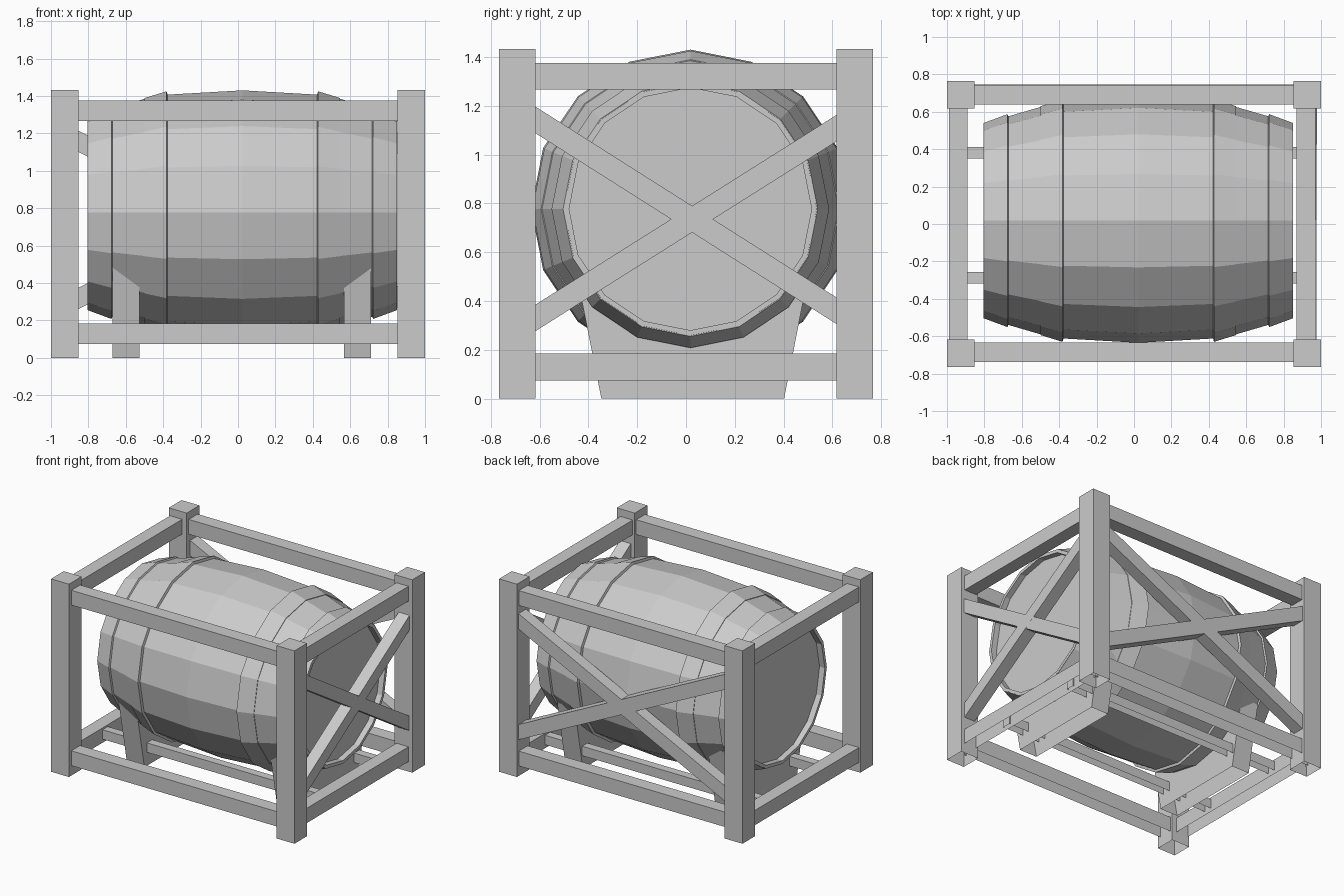
import bpy, bmesh, math
from mathutils import Vector, Matrix

if "Cube" in bpy.data.objects:
    bpy.data.objects.remove(bpy.data.objects["Cube"])


def finish(name, bm):
    mesh = bpy.data.meshes.new(name)
    bm.to_mesh(mesh)
    bm.free()
    obj = bpy.data.objects.new(name, mesh)
    bpy.context.collection.objects.link(obj)
    return obj


def drop_bottom(bm):
    low = min(v.co.z for v in bm.verts)
    faces = [f for f in bm.faces if all(abs(v.co.z - low) < 1e-4 for v in f.verts)]
    bmesh.ops.delete(bm, geom=faces, context='FACES_ONLY')


def box(name, centre, size, open_bottom=False):
    bm = bmesh.new()
    bmesh.ops.create_cube(bm, size=1, matrix=Matrix.Translation(centre) @ Matrix.Diagonal((*size, 1)))
    if open_bottom:
        drop_bottom(bm)
    return finish(name, bm)


def brace(name, a, b, across, width, depth=0.09):
    """Bar from a to b; 'across' is the normal of the wall it lies in."""
    a, b, n = Vector(a), Vector(b), Vector(across)
    d = b - a
    x = d.normalized()
    y = n.cross(x).normalized()
    z = x.cross(y)
    m = Matrix((x, y, z)).transposed().to_4x4()
    m.translation = (a + b) / 2
    bm = bmesh.new()
    bmesh.ops.create_cube(bm, size=1, matrix=m @ Matrix.Diagonal((d.length, width, depth, 1)))
    return finish(name, bm)


BX, BY, BZ, SIDES = 0.023, 0.018, 0.777, 16


def lathe(name, profile, closed=False):
    """Turn (x, radius) points round the barrel axis."""
    bm = bmesh.new()
    rings = []
    for x, r in profile:
        rings.append([bm.verts.new((BX + x,
                                    BY + r * math.cos(2 * math.pi * i / SIDES),
                                    BZ + r * math.sin(2 * math.pi * i / SIDES))) for i in range(SIDES)])
    pairs = list(zip(rings, rings[1:]))
    if closed:
        pairs.append((rings[-1], rings[0]))
    else:
        bm.faces.new(rings[0])
        bm.faces.new(rings[-1])
    for p, q in pairs:
        for i in range(SIDES):
            j = (i + 1) % SIDES
            bm.faces.new((p[i], p[j], q[j], q[i]))
    bmesh.ops.recalc_face_normals(bm, faces=bm.faces)
    return finish(name, bm)


# Barrel body with a recessed head at each end
half = [(0.785, 0.497), (0.828, 0.497), (0.828, 0.518), (0.697, 0.557), (0.522, 0.608), (0.402, 0.63)]
lathe("barrel_body", [(-x, r) for x, r in half] + [(0, 0.653)] + half[::-1])

# Metal hoops, flaring towards the middle of the barrel
for s, side in ((-1, "left"), (1, "right")):
    lathe(f"end_hoop_{side}",
          [(s * 0.827, 0.512), (s * 0.827, 0.522), (s * 0.7, 0.569), (s * 0.692, 0.552)], True)
    lathe(f"inner_hoop_{side}",
          [(s * 0.522, 0.598), (s * 0.522, 0.612), (s * 0.405, 0.648), (s * 0.397, 0.622)], True)

# Cradles under the barrel, wider at the top
for x, side in ((-0.598, "left"), (0.638, "right")):
    bm = bmesh.new()
    outline = [(-0.347, 0), (0.402, 0), (0.498, 0.49), (-0.445, 0.49)]
    face = bm.faces.new([bm.verts.new((x - 0.072, y, z)) for y, z in outline])
    new = bmesh.ops.extrude_face_region(bm, geom=[face], use_keep_orig=True)["geom"]
    bmesh.ops.translate(bm, verts=[v for v in new if isinstance(v, bmesh.types.BMVert)], vec=(0.144, 0, 0))
    bmesh.ops.recalc_face_normals(bm, faces=bm.faces)
    drop_bottom(bm)
    finish(f"cradle_{side}", bm)

# Corner posts
for sx, nx in ((-1, "left"), (1, "right")):
    for sy, ny in ((-1, "front"), (1, "back")):
        box(f"post_{ny}_{nx}", (sx * 0.9265, sy * 0.691, 0.716), (0.147, 0.149, 1.432), True)

# Top and bottom rails
for z, level in ((0.129, "bottom"), (1.321, "top")):
    low = level == "bottom"
    for y, side in ((-0.686, "front"), (0.692, "back")):
        box(f"{level}_rail_{side}", (0, y, z), (1.74, 0.104, 0.11), low)
    for x, side in ((-0.94, "left"), (0.92, "right")):
        box(f"{level}_rail_{side}", (x, 0, z), (0.1, 1.28, 0.11), low)

# Floor beams running under the barrel
for y, side in ((-0.287, "front"), (0.38, "back")):
    box(f"floor_beam_{side}", (-0.01, y, 0.135), (1.78, 0.062, 0.07), True)

# Crossed braces on the right end and the back
brace("right_brace_rising", (0.927, -0.65, 0.31), (0.933, 0.65, 1.129), (1, 0, 0), 0.092)
brace("right_brace_falling", (0.93, -0.65, 1.163), (0.93, 0.65, 0.339), (1, 0, 0), 0.092)
brace("back_brace_falling", (-0.89, 0.702, 1.175), (0.89, 0.702, 0.308), (0, 1, 0), 0.102)
brace("back_brace_rising", (-0.89, 0.702, 0.3), (0.89, 0.702, 1.167), (0, 1, 0), 0.102)
